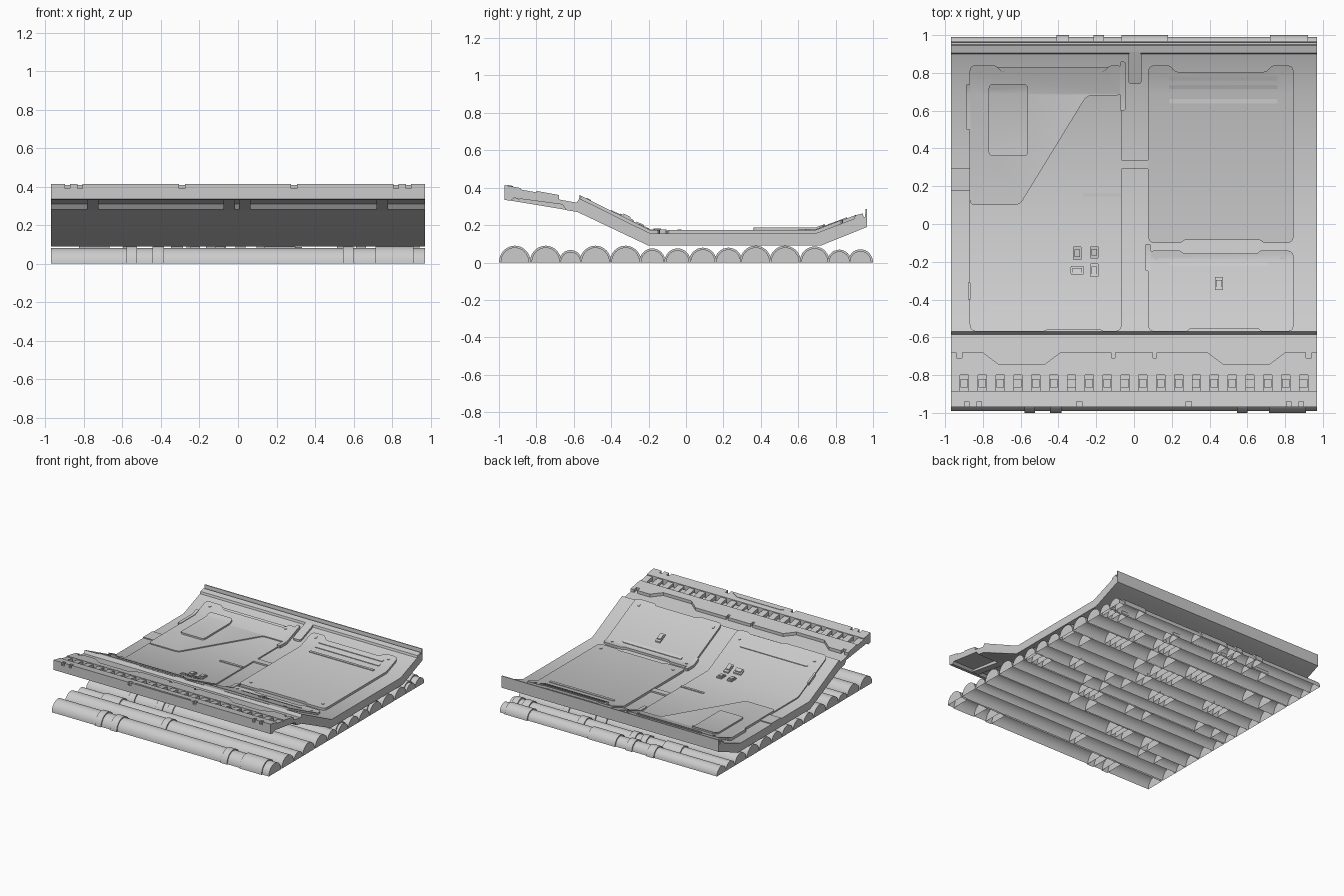
import bpy, bmesh, math, random
from mathutils import Vector

random.seed(4)
W = 0.97
# upper surface line of the curved deck (y, z)
SURF = [(-0.97, 0.39), (-0.585, 0.32), (-0.57, 0.343), (-0.19, 0.155), (0.69, 0.155), (0.97, 0.262)]


def surf(y):
    for (a, za), (b, zb) in zip(SURF, SURF[1:]):
        if y <= b:
            return za + (zb - za) * (y - a) / (b - a)
    return SURF[-1][1]


def finish(bm, name, normals=True):
    if normals:
        bmesh.ops.recalc_face_normals(bm, faces=bm.faces[:])
    me = bpy.data.meshes.new(name)
    bm.to_mesh(me)
    bm.free()
    ob = bpy.data.objects.new(name, me)
    bpy.context.collection.objects.link(ob)
    bpy.context.view_layer.objects.active = ob
    bpy.ops.object.select_all(action='DESELECT')
    ob.select_set(True)
    bpy.ops.object.shade_smooth_by_angle(angle=math.radians(28))
    return ob


def extrude_x(name, prof, x0, x1):
    """Extrude a (y, z) profile along x."""
    bm = bmesh.new()
    a = [bm.verts.new((x0, y, z)) for y, z in prof]
    b = [bm.verts.new((x1, y, z)) for y, z in prof]
    bm.faces.new(a)
    bm.faces.new(b)
    n = len(prof)
    for i in range(n):
        bm.faces.new((a[i], a[(i + 1) % n], b[(i + 1) % n], b[i]))
    return finish(bm, name)


def rounded(pts, r):
    """Round the corners of an outline."""
    out = []
    for i, p in enumerate(pts):
        p, q, s = Vector(p), Vector(pts[i - 1]), Vector(pts[(i + 1) % len(pts)])
        d = min(r, (q - p).length * 0.4, (s - p).length * 0.4)
        a, c = p + (q - p).normalized() * d, p + (s - p).normalized() * d
        for t in (0, 0.33, 0.67, 1):
            out.append(a * (1 - t) ** 2 + p * 2 * t * (1 - t) + c * t * t)
    return out


def plate(name, pts, h, base=-0.004, r=0.0):
    """Plate that follows the bends of the deck."""
    if r:
        pts = rounded(pts, r)
    bm = bmesh.new()
    bm.faces.new([bm.verts.new((p[0], p[1], 0)) for p in pts])
    for y, _ in SURF[1:-1]:
        bmesh.ops.bisect_plane(bm, geom=bm.verts[:] + bm.edges[:] + bm.faces[:], dist=1e-5,
                               plane_co=(0, y, 0), plane_no=(0, 1, 0))
    g = bmesh.ops.extrude_face_region(bm, geom=bm.faces[:])
    top = {v for v in g['geom'] if isinstance(v, bmesh.types.BMVert)}
    for v in bm.verts:
        v.co.z = surf(v.co.y) + (h if v in top else base)
    return finish(bm, name)


def rect(x0, x1, y0, y1):
    return [(x0, y0), (x1, y0), (x1, y1), (x0, y1)]


def bolt(x, y, h):
    c = [(x + 0.011 * math.cos(k * math.pi / 4), y + 0.011 * math.sin(k * math.pi / 4)) for k in range(8)]
    plate("bolt", c, h + 0.004, h - 0.004)


# curved deck with rear lip, front trough and hollow nose
deck = [(-0.97, 0.335), (-0.97, 0.39), (-0.885, 0.375), (-0.885, 0.356), (-0.80, 0.341), (-0.80, 0.359),
        (-0.585, 0.32), (-0.57, 0.343), (-0.19, 0.155), (0.69, 0.155), (0.90, 0.235), (0.905, 0.252),
        (0.945, 0.263), (0.95, 0.243), (0.957, 0.243), (0.96, 0.285), (0.968, 0.285), (0.968, 0.19),
        (0.72, 0.09), (-0.20, 0.09), (-0.58, 0.27), (-0.64, 0.28), (-0.66, 0.31), (-0.92, 0.345), (-0.94, 0.33)]
extrude_x("curved_deck", deck, -W, W)

# nose supports beneath
for x in (-0.755, -0.045, 0.035, 0.75):
    extrude_x("nose_support", [(-0.95, 0.333), (-0.94, 0.345), (-0.62, 0.315), (-0.62, 0.278)], x - 0.03, x + 0.03)

# front nose strip, with notches in the front edge
edge = []
for x, w in ((-0.885, 0.012), (-0.82, 0.012), (-0.29, 0.015), (0.29, 0.015), (0.82, 0.012), (0.885, 0.012)):
    edge += [(x - w, -0.97), (x - w, -0.94), (x + w, -0.94), (x + w, -0.97)]
plate("nose_strip", [(-W, -0.97)] + edge + [(W, -0.97), (W, -0.885), (-W, -0.885)], 0.024)
plate("nose_center_ridge", [(-0.25, -0.955), (0.25, -0.955), (0.19, -0.925), (-0.19, -0.925)], 0.027, 0.02)

# ladder ribs and low blocks in the trough
for i in range(21):
    x = -0.945 + i * 0.0945
    plate("ladder_rib", rect(max(x - 0.025, -W), min(x + 0.025, W), -0.886, -0.799), 0.016, -0.03)
    if i < 20:
        xb = x + 0.047
        plate("ladder_block", rect(xb - 0.02, xb + 0.02, -0.865, -0.82), random.choice((-0.008, -0.002, 0.004)), -0.03)

# plate behind the ladder with notched rear edge
cuts = [(0.94, 0.91, 0.0, 0.03), (0.80, 0.39, 0.08, 0.06), (0.12, 0.10, 0.0, 0.03)]
half = []
for a, b, s, d in cuts:
    half += [(-a, -0.68), (-a + s, -0.68 - d), (-b - s, -0.68 - d), (-b, -0.68)]
back = half + [(-x, y) for x, y in reversed(half)]
plate("ladder_rear_plate", [(-W, -0.80), (-W, -0.68)] + back + [(W, -0.68), (W, -0.80)], 0.024)

# left panel: low base and raised rear section
left_base = [(-0.87, -0.57), (-0.48, -0.57), (-0.46, -0.56), (-0.18, -0.56), (-0.16, -0.57), (-0.065, -0.57),
             (-0.065, 0.83), (-0.87, 0.83)]
plate("left_panel_base", left_base, 0.010, r=0.04)
left_top = [(-0.87, 0.10), (-0.605, 0.10), (-0.25, 0.68), (-0.065, 0.68), (-0.065, 0.84), (-0.13, 0.84),
            (-0.16, 0.805), (-0.70, 0.805), (-0.73, 0.84), (-0.87, 0.84)]
plate("left_panel_raised", left_top, 0.018, r=0.03)
plate("left_hatch", rect(-0.77, -0.56, 0.36, 0.74), 0.031, 0.01, r=0.025)
plate("left_slot_bar", rect(-0.775, -0.175, -0.457, -0.437), 0.015, r=0.008)
plate("left_side_bar", rect(-0.27, -0.065, 0.145, 0.165), 0.016, r=0.006)

# right panels
right_big = [(0.075, -0.10), (0.25, -0.10), (0.265, -0.085), (0.67, -0.085), (0.685, -0.10), (0.845, -0.10),
             (0.845, 0.84), (0.73, 0.84), (0.70, 0.805), (0.22, 0.805), (0.19, 0.84), (0.075, 0.84)]
plate("right_panel_large", right_big, 0.018, r=0.035)
right_small = [(0.075, -0.57), (0.28, -0.57), (0.295, -0.555), (0.66, -0.555), (0.675, -0.57), (0.845, -0.57),
               (0.845, -0.14), (0.67, -0.14), (0.655, -0.155), (0.26, -0.155), (0.245, -0.14), (0.075, -0.14)]
plate("right_panel_small", right_small, 0.018, r=0.035)
for y, x1 in ((0.77, 0.76), (0.725, 0.76), (0.65, 0.76), (-0.212, 0.71)):
    plate("right_slot_bar", rect(0.185, x1, y - 0.011, y + 0.011), 0.023, r=0.01)

# bolts at the panel corners
for x, y, h in ((-0.81, 0.80, 0.018), (-0.135, 0.80, 0.018), (-0.80, -0.50, 0.010), (-0.13, -0.50, 0.010),
                (0.135, 0.80, 0.018), (0.785, 0.80, 0.018), (0.14, -0.035, 0.018), (0.785, -0.035, 0.018),
                (0.12, -0.18, 0.018), (0.785, -0.18, 0.018), (0.12, -0.52, 0.018), (0.785, -0.52, 0.018)):
    bolt(x, y, h)

# small clips, each a block with a narrower cap
for x, y, sx, sy, h in ((-0.30, -0.155, 0.022, 0.035, 0.01), (-0.21, -0.15, 0.022, 0.032, 0.01),
                        (-0.30, -0.245, 0.035, 0.022, 0.01), (-0.21, -0.245, 0.022, 0.035, 0.01),
                        (0.45, -0.315, 0.022, 0.035, 0.018)):
    plate("clip", rect(x - sx, x + sx, y - sy, y + sy), h + 0.010, r=0.005)
    plate("clip_cap", rect(x - sx * 0.7, x + sx * 0.7, y - sy * 0.55, y + sy * 0.55), h + 0.018)

# tabs and brackets between panels and along the left edge
plate("rear_center_tab", rect(-0.03, 0.04, 0.74, 0.91), 0.016, r=0.02)
plate("seam_bridge", rect(-0.065, 0.075, 0.29, 0.34), 0.012)
plate("left_edge_tab", rect(-W, -0.868, 0.175, 0.295), 0.008)
for x0, x1, y0, y1 in ((-0.89, -0.865, 0.50, 0.74), (-0.88, -0.865, -0.40, -0.31),
                       (-0.075, -0.045, 0.60, 0.86), (0.06, 0.09, -0.25, -0.105)):
    plate("panel_bracket", rect(x0, x1, y0, y1), 0.022, r=0.012)


# half-round pipes with open undersides, and capped collars
def half_pipe(bm, y, r, x0, x1, h, n=16):
    rows = [[bm.verts.new((x, y - r * math.cos(math.pi * k / n), h * math.sin(math.pi * k / n)))
             for k in range(n + 1)] for x in (x0, x1)]
    for k in range(n):
        bm.faces.new((rows[0][k], rows[1][k], rows[1][k + 1], rows[0][k + 1]))
    bm.faces.new(rows[0])
    bm.faces.new(rows[1][::-1])


FRONT = [(-0.58, -0.525), (-0.445, -0.385), (0.545, 0.60), (0.715, 0.91)]
REAR = [(-0.41, -0.345), (-0.215, -0.16), (-0.065, 0.18), (0.72, 0.92)]
pipes = [(-0.915, 0.076), (-0.75, 0.076), (-0.617, 0.054), (-0.484, 0.076), (-0.323, 0.076), (-0.180, 0.062),
         (-0.045, 0.062), (0.09, 0.066), (0.227, 0.066), (0.372, 0.076), (0.53, 0.076), (0.688, 0.072),
         (0.82, 0.056), (0.933, 0.058)]
for i, (y, r) in enumerate(pipes):
    bm = bmesh.new()
    half_pipe(bm, y, r, -W, W, r * 1.06)
    collars = FRONT if i == 0 else REAR if i == len(pipes) - 1 else []
    if not collars:
        for c in (-0.7, -0.25, 0.2, 0.65):
            if random.random() < 0.75:
                x = c + random.uniform(-0.15, 0.15)
                w = random.choice((0.05, 0.06, 0.16))
                collars.append((x, x + w))
                if w < 0.1 and random.random() < 0.5:
                    collars.append((x + 0.10, x + 0.15))
    for x0, x1 in collars:
        half_pipe(bm, y, r + 0.009, x0, x1, (r + 0.009) * 1.06)
    finish(bm, "pipe", normals=False)
